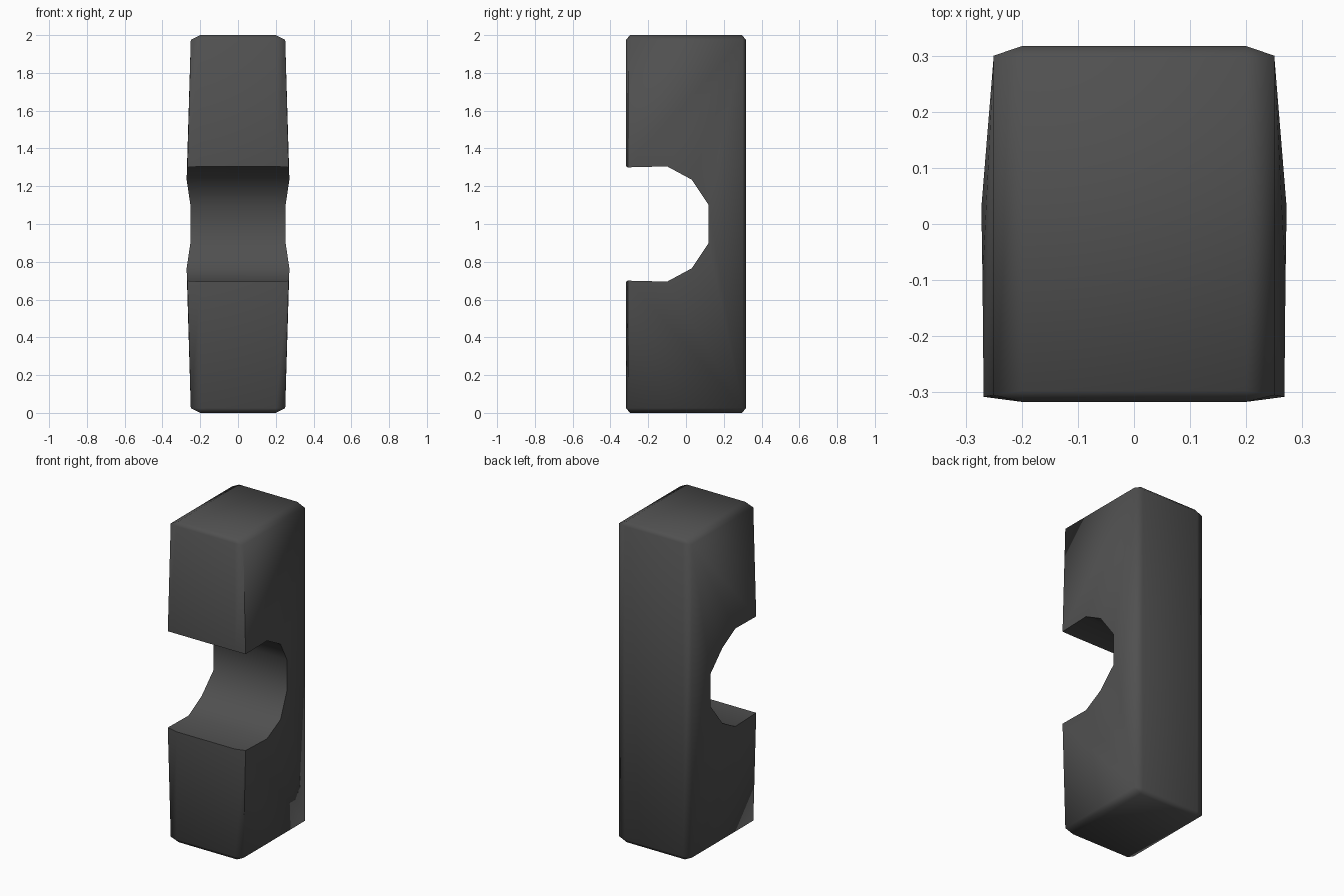
import bpy, bmesh, math

if "Cube" in bpy.data.objects:
    bpy.data.objects.remove(bpy.data.objects["Cube"])

# Lower half of the C-shaped side profile, from the back edge round to the notch:
# (y, z) on the middle band, then (y, z, half width) where it meets the side face
lower = [
    ((0.317, 0.025), (0.30, 0.025, 0.25)),     # back bottom corner
    ((0.297, 0.0), (0.30, 0.025, 0.25)),
    ((-0.297, 0.0), (-0.305, 0.025, 0.25)),    # front bottom corner
    ((-0.317, 0.025), (-0.305, 0.025, 0.25)),
    ((-0.317, 0.695), (-0.308, 0.70, 0.268)),  # notch lip
    ((-0.10, 0.695), (-0.10, 0.695, 0.27)),
    ((0.03, 0.765), (0.03, 0.765, 0.272)),
    ((0.12, 0.90), (0.12, 0.90, 0.252)),       # notch throat
]
upper = [((m[0], 2 - m[1]), (s[0], 2 - s[1], s[2])) for m, s in reversed(lower)]
outline = lower + upper
n = len(outline)
BAND = 0.2

bm = bmesh.new()


def ring(points):
    return [bm.verts.new(p) for p in points]


left_mid = ring([(-BAND, *m) for m, s in outline])
right_mid = ring([(BAND, *m) for m, s in outline])
left = ring([(-s[2], s[0], s[1]) for m, s in outline])
right = ring([(s[2], s[0], s[1]) for m, s in outline])

# Outer band and its bevels
for a, b in ((left, left_mid), (left_mid, right_mid), (right_mid, right)):
    for i in range(n):
        j = (i + 1) % n
        bm.faces.new((a[i], a[j], b[j], b[i]))

# Bulged side faces, fanned from the back corners
for r in (left, right):
    h = len(lower)
    for i in range(2, h - 1):
        bm.faces.new((r[0], r[i], r[i + 1]))
        bm.faces.new((r[n - 1], r[n - 1 - i], r[n - 2 - i]))
    bm.faces.new((r[0], r[h - 1], r[h], r[n - 1]))

bmesh.ops.remove_doubles(bm, verts=bm.verts[:], dist=0.0005)
bmesh.ops.recalc_face_normals(bm, faces=bm.faces[:])
mesh = bpy.data.meshes.new("notched_block")
bm.to_mesh(mesh)
bm.free()

obj = bpy.data.objects.new("notched_block", mesh)
bpy.context.collection.objects.link(obj)
mat = bpy.data.materials.new("dark grey")
mat.diffuse_color = (0.08, 0.08, 0.08, 1)
mat.use_nodes = True
mat.node_tree.nodes["Principled BSDF"].inputs["Base Color"].default_value = mat.diffuse_color
mesh.materials.append(mat)

bpy.context.view_layer.objects.active = obj
obj.select_set(True)
bpy.ops.object.shade_smooth_by_angle(angle=math.radians(75))
